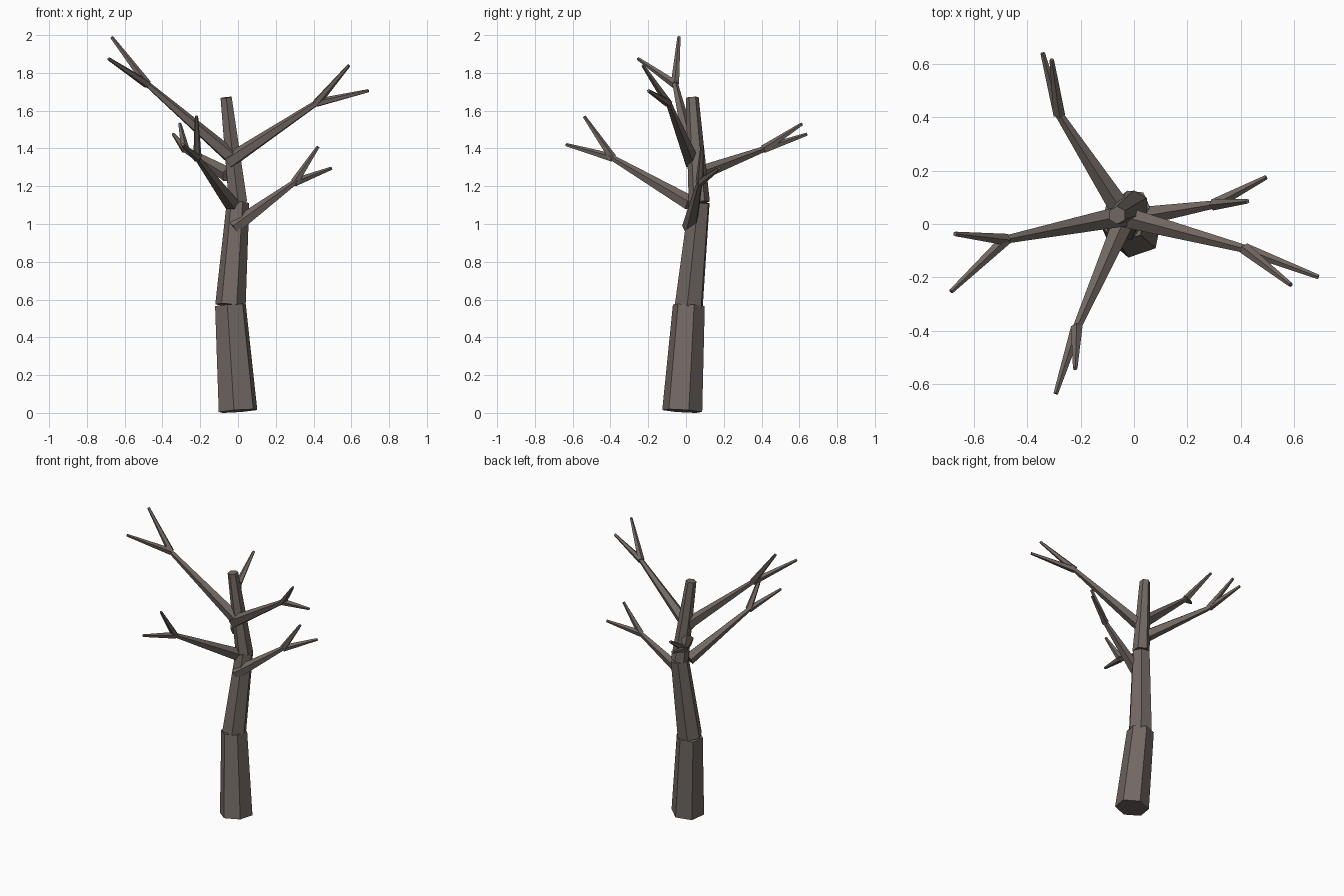
import bpy
from mathutils import Vector

if "Cube" in bpy.data.objects:
    bpy.data.objects.remove(bpy.data.objects["Cube"])

bark = bpy.data.materials.new("bark")
bark.diffuse_color = (0.17, 0.14, 0.125, 1)
bark.use_nodes = True
bark.node_tree.nodes["Principled BSDF"].inputs["Base Color"].default_value = bark.diffuse_color


def limb(name, start, end, r_start, r_end, sides):
    """Tapered flat-sided cylinder between two points."""
    a, b = Vector(start), Vector(end)
    axis = b - a
    bpy.ops.mesh.primitive_cone_add(vertices=sides, radius1=r_start, radius2=r_end,
                                    depth=axis.length, location=(a + b) / 2,
                                    rotation=axis.to_track_quat('Z', 'Y').to_euler())
    obj = bpy.context.object
    obj.name = name
    obj.data.materials.append(bark)


# Trunk: three leaning sections, each slightly slimmer than the one below
joints = [(0, -0.02, 0.01), (-0.04, 0.015, 0.57), (0, 0.07, 1.115), (-0.063, 0.033, 1.67)]
radii = [(0.108, 0.086), (0.081, 0.06), (0.056, 0.034)]
for i, (r0, r1) in enumerate(radii):
    limb(f"trunk_section_{i + 1}", joints[i], joints[i + 1], r0, r1, 6)

# Branches: start, fork, and the tips of two twigs
branches = {
    "upper_left": [(-0.04, 0.03, 1.36), (-0.48, -0.058, 1.74),
                   (-0.67, -0.037, 1.99), (-0.685, -0.253, 1.875)],
    "upper_right": [(-0.05, 0.03, 1.33), (0.415, -0.093, 1.64),
                    (0.587, -0.228, 1.84), (0.69, -0.198, 1.705)],
    "front": [(-0.035, 0.02, 1.11), (-0.215, -0.39, 1.35),
              (-0.22, -0.54, 1.57), (-0.293, -0.635, 1.42)],
    "back": [(-0.05, 0.055, 1.26), (-0.28, 0.41, 1.395),
             (-0.308, 0.615, 1.53), (-0.342, 0.64, 1.475)],
    "lower_right": [(-0.025, 0.02, 0.98), (0.3, 0.073, 1.22),
                    (0.425, 0.085, 1.41), (0.495, 0.175, 1.295)],
}
for name, (start, fork, *tips) in branches.items():
    limb(f"{name}_branch", start, fork, 0.042, 0.016, 5)
    for i, tip in enumerate(tips):
        limb(f"{name}_twig_{i + 1}", fork, tip, 0.023, 0.009, 5)
